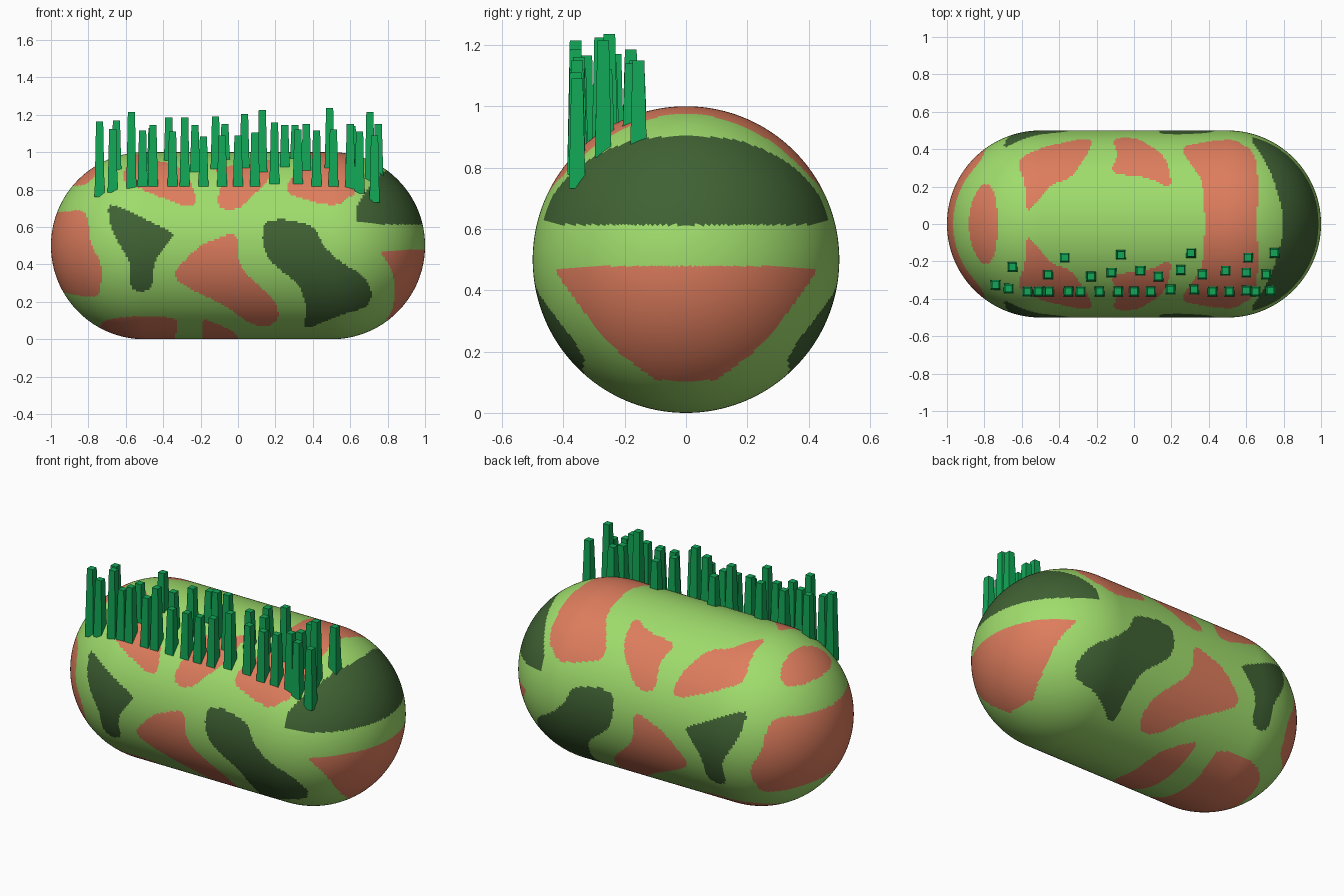
import bpy, bmesh, math
from mathutils import Vector

if "Cube" in bpy.data.objects:
    bpy.data.objects.remove(bpy.data.objects["Cube"])

R, HALF = 0.5, 0.5            # capsule radius, half length of the straight part


def material(name, rgb):
    m = bpy.data.materials.new(name)
    m.diffuse_color = (*rgb, 1)
    m.use_nodes = True
    m.node_tree.nodes["Principled BSDF"].inputs["Base Color"].default_value = m.diffuse_color
    return m


LIGHT = material("light_green", (0.35, 0.72, 0.15))
SALMON = material("salmon", (0.73, 0.205, 0.11))
DARK = material("dark_green", (0.051, 0.122, 0.034))
BLADE = material("blade_green", (0.006, 0.39, 0.095))


def rounded(pts, times=2):
    """Corner cutting, so patch outlines are soft."""
    for _ in range(times):
        out = []
        for i, (x0, y0) in enumerate(pts):
            x1, y1 = pts[(i + 1) % len(pts)]
            out += [(x0 * .8 + x1 * .2, y0 * .8 + y1 * .2), (x0 * .2 + x1 * .8, y0 * .2 + y1 * .8)]
        pts = out
    return pts


def inside(pts, x, y):
    hit = False
    xj, yj = pts[-1]
    for xi, yi in pts:
        if (yi > y) != (yj > y) and x < (xj - xi) * (y - yi) / (yj - yi) + xi:
            hit = not hit
        xj, yj = xi, yi
    return hit


patches = []


def patch(slot, from_top, pts):
    pts = rounded(pts)
    xs = [p[0] for p in pts]
    patches.append((slot, from_top, min(xs), max(xs), pts))


# Patches drawn from the side (x, z); the pattern is the same front and back
patch(2, False, [(-.70, .72), (-.64, .71), (-.47, .63), (-.34, .565), (-.365, .52), (-.445, .43),
                 (-.46, .26), (-.575, .255), (-.575, .415), (-.67, .56)])
patch(2, False, [(.135, .63), (.25, .645), (.41, .605), (.45, .51), (.53, .425), (.68, .335),
                 (.72, .24), (.69, .17), (.55, .13), (.345, .045), (.37, .16), (.33, .29),
                 (.17, .415), (.13, .51)])
patch(2, False, [(.625, .64), (.635, .72), (.69, .80), (.74, .86), (.786, .91), (1.3, .93),
                 (1.3, .613), (.72, .613), (.65, .625)])
patch(1, False, [(.755, .478), (1.3, .48), (1.3, .1), (.78, .09), (.825, .15), (.845, .27),
                 (.82, .38), (.77, .45)])
patch(1, False, [(-1.3, .66), (-.94, .68), (-.825, .695), (-.80, .63), (-.79, .51), (-.725, .40),
                 (-.735, .25), (-.76, .225), (-.84, .23), (-.93, .25), (-1.3, .3)])
patch(1, False, [(-.345, .355), (-.26, .45), (-.18, .515), (0, .575), (0, .415), (.06, .33),
                 (.20, .21), (.22, .115), (.17, .065), (.065, .08), (-.07, .18), (-.32, .30)])
patch(1, False, [(-.195, .11), (-.15, .10), (0, .03), (.03, -.1), (-.18, -.1)])
patch(1, False, [(-.735, .10), (-.6, .12), (-.45, .125), (-.32, .11), (-.33, .04), (-.36, -.1),
                 (-.8, -.1)])
# Patches drawn from the top (x, distance from the middle)
patch(1, True, [(-.885, 0), (-.87, .12), (-.81, .225), (-.755, .195), (-.73, .1), (-.73, -.1),
                (-.885, -.1)])
patch(1, True, [(-.63, .345), (-.48, .415), (-.23, .465), (-.23, .40), (-.34, .24), (-.44, .215),
                (-.53, .10), (-.575, .06), (-.58, .21)])
patch(1, True, [(-.12, .46), (.03, .46), (.18, .35), (.205, .18), (.08, .25), (-.13, .27),
                (-.085, .37)])
patch(1, True, [(.24, .41), (.38, .44), (.54, .455), (.65, .38), (.665, .2), (.65, -.1),
                (.385, -.1), (.37, .22), (.32, .30)])


def colour_slot(c):
    for slot, from_top, x0, x1, pts in patches:
        if not x0 <= c.x <= x1 or (from_top and c.z < R):
            continue
        if inside(pts, c.x, abs(c.y) if from_top else c.z):
            return slot
    return 0


def finish(bm, name, mats):
    me = bpy.data.meshes.new(name)
    bmesh.ops.recalc_face_normals(bm, faces=bm.faces)
    bm.to_mesh(me)
    bm.free()
    for m in mats:
        me.materials.append(m)
    ob = bpy.data.objects.new(name, me)
    bpy.context.collection.objects.link(ob)
    return ob


# Capsule body: rings swept along x, closed with a point at each end
SEG, CAP, MID = 256, 70, 110
profile = [(-HALF - R * math.cos(a), R * math.sin(a))
           for a in (math.pi / 2 * i / CAP for i in range(1, CAP + 1))]
profile += [(-HALF + 2 * HALF * i / MID, R) for i in range(1, MID)]
profile += [(-x, r) for x, r in reversed(profile[:CAP])]

bm = bmesh.new()
rings = []
for x, r in profile:
    rings.append([bm.verts.new((x, r * math.sin(2 * math.pi * k / SEG),
                                R + r * math.cos(2 * math.pi * k / SEG))) for k in range(SEG)])
for a, b in zip(rings, rings[1:]):
    for k in range(SEG):
        n = (k + 1) % SEG
        bm.faces.new((a[k], a[n], b[n], b[k]))
for ring, x in ((rings[0], -HALF - R), (rings[-1], HALF + R)):
    tip = bm.verts.new((x, 0, R))
    for k in range(SEG):
        bm.faces.new((ring[k], ring[(k + 1) % SEG], tip))
for f in bm.faces:
    f.smooth = True
    f.material_index = colour_slot(f.calc_center_median())
finish(bm, "capsule_body", [LIGHT, SALMON, DARK])

# Grass blades: x, y, top height of each
blades = [
    (-.74, -.325, 1.165), (-.67, -.345, 1.125), (-.65, -.23, 1.17), (-.57, -.36, 1.215),
    (-.51, -.36, 1.115), (-.455, -.36, 1.145), (-.46, -.27, 1.13), (-.37, -.18, 1.185),
    (-.35, -.36, 1.11), (-.285, -.36, 1.185), (-.23, -.28, 1.145), (-.185, -.36, 1.085),
    (-.12, -.26, 1.19), (-.085, -.36, 1.09), (-.07, -.165, 1.15), (0, -.36, 1.09),
    (.035, -.25, 1.205), (.09, -.36, 1.105), (.13, -.28, 1.225), (.195, -.35, 1.16),
    (.25, -.245, 1.145), (.305, -.155, 1.145), (.32, -.35, 1.12), (.365, -.27, 1.15),
    (.42, -.36, 1.115), (.49, -.25, 1.235), (.51, -.36, 1.12), (.60, -.355, 1.15),
    (.61, -.18, 1.14), (.60, -.26, 1.12), (.65, -.36, 1.11), (.705, -.27, 1.215),
    (.73, -.355, 1.09), (.75, -.155, 1.15),
]
bm = bmesh.new()
for x, y, top in blades:
    over = max(0, abs(x) - HALF)
    base_z = R + math.sqrt(R * R - y * y - over * over) - 0.035
    corners = []
    for z, h in ((base_z, .027), (top, .019)):
        corners.append([bm.verts.new(Vector((x + sx * h, y + sy * h, z)))
                        for sx, sy in ((-1, -1), (1, -1), (1, 1), (-1, 1))])
    low, high = corners
    bm.faces.new(low)
    bm.faces.new(high)
    for k in range(4):
        n = (k + 1) % 4
        bm.faces.new((low[k], low[n], high[n], high[k]))
finish(bm, "grass_blades", [BLADE])
